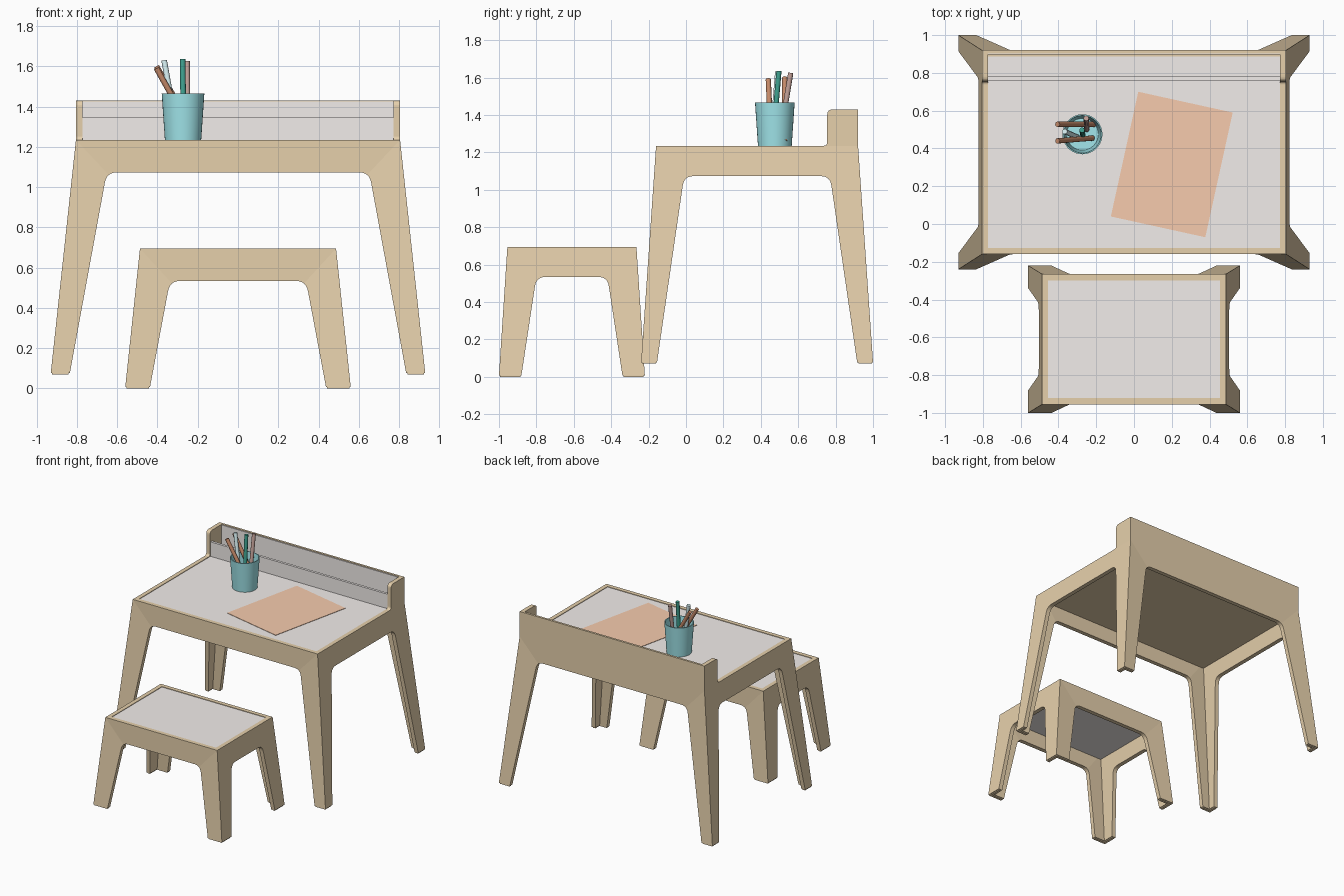
import bpy, bmesh, math
from mathutils import Vector

if "Cube" in bpy.data.objects:
    bpy.data.objects.remove(bpy.data.objects["Cube"])


def material(name, rgb):
    m = bpy.data.materials.new(name)
    m.diffuse_color = (*rgb, 1)
    m.use_nodes = True
    m.node_tree.nodes["Principled BSDF"].inputs["Base Color"].default_value = m.diffuse_color
    return m


WOOD = material("wood", (0.79, 0.63, 0.41))
PANEL = material("laminate", (0.89, 0.85, 0.83))
TEAL = material("teal", (0.36, 0.80, 0.84))
PAPER = material("paper", (0.93, 0.60, 0.42))
BROWN = material("brown", (0.55, 0.25, 0.14))
GREEN = material("green", (0.05, 0.36, 0.28))
PALE = material("pale", (0.70, 0.90, 0.92))
PINK = material("pink", (0.55, 0.36, 0.32))


def finish(bm, name, mat, smooth=False):
    bmesh.ops.remove_doubles(bm, verts=bm.verts, dist=1e-4)
    bmesh.ops.recalc_face_normals(bm, faces=bm.faces)
    me = bpy.data.meshes.new(name)
    bm.to_mesh(me)
    bm.free()
    ob = bpy.data.objects.new(name, me)
    bpy.context.collection.objects.link(ob)
    me.materials.append(mat)
    if smooth:
        bpy.ops.object.select_all(action='DESELECT')
        ob.select_set(True)
        bpy.context.view_layer.objects.active = ob
        bpy.ops.object.shade_smooth_by_angle(angle=math.radians(40))
    return ob


def box(name, x, y, z, mat):
    bm = bmesh.new()
    bmesh.ops.create_cube(bm, size=1)
    for v in bm.verts:
        v.co = [(a + b) / 2 + c * (b - a) for (a, b), c in zip((x, y, z), v.co)]
    return finish(bm, name, mat)


def prism_x(name, profile, x0, x1, mat):
    """Extrude a (y, z) profile from x0 to x1."""
    bm = bmesh.new()
    f = bm.faces.new([bm.verts.new((x0, y, z)) for y, z in profile])
    ext = bmesh.ops.extrude_face_region(bm, geom=[f])["geom"]
    bmesh.ops.translate(bm, vec=(x1 - x0, 0, 0),
                        verts=[g for g in ext if isinstance(g, bmesh.types.BMVert)])
    return finish(bm, name, mat)


def curve(a, corner, b, n=6):
    """Rounded corner between two points."""
    a, c, b = Vector(a), Vector(corner), Vector(b)
    return [a * (1 - t) ** 2 + c * 2 * t * (1 - t) + b * t * t
            for t in (i / n for i in range(n + 1))]


def splayed_frame(name, cy, X, Y, z0, zb, zt, r, t):
    """Four mitred arch boards with L-section legs: front and back fold
    outward along the mitre, the two sides lean as flat boards.
    X, Y = half sizes: top corner, foot corner, foot inner edge, arch corner."""
    bm = bmesh.new()

    def side(U, V, lean, sv):
        top, foot, foot_in, arch = U
        vt, vf = V[0], V[1]
        corner = Vector((arch, zb))
        arc = curve(corner - Vector((r, 0)), corner,
                    corner + (Vector((foot_in, z0)) - corner).normalized() * r)
        z_fold = zt if lean else arc[3].y

        def depth(z):
            return vt + max(0, (z_fold - z) / (z_fold - z0)) * (vf - vt)
        chain = [(p.x, depth(p.y), p.y) for p in arc] + [(foot_in, vf, z0)]

        def pts(s, inner):
            d = t if inner else 0
            raw = [(top - d, vt - d, zt), (foot - d, vf - d, z0)] + \
                  [(u, v - d, z) for u, v, z in chain]
            out = []
            for u, v, z in raw:
                p = (s * u, sv * v)
                x, y = (p[1], p[0]) if lean else p
                out.append(Vector((x, y + cy, z)))
            return out[0], out[1], out[2:]

        def face(ps):
            bm.faces.new([bm.verts.new(p) for p in ps])

        P = {(s, i): pts(s, i) for s in (1, -1) for i in (0, 1)}
        for i in (0, 1):
            (tr, _, cr), (tl, _, cl) = P[1, i], P[-1, i]
            face([tl, tr] + cr[3::-1] + cl[:4])
            for s in (1, -1):
                tp, ft, ch = P[s, i]
                face([ft, tp] + ch[3:])
        for s in (1, -1):
            (_, fo, co), (_, fi, ci) = P[s, 0], P[s, 1]
            face([fo, co[-1], ci[-1], fi])
            for k in range(len(co) - 1):
                face([co[k], co[k + 1], ci[k + 1], ci[k]])
        face([P[1, 0][2][0], P[-1, 0][2][0], P[-1, 1][2][0], P[1, 1][2][0]])
        face([P[1, 0][0], P[-1, 0][0], P[-1, 1][0], P[1, 1][0]])

    for sv in (1, -1):
        side(X, Y, False, sv)
        side(Y, X, True, sv)
    finish(bm, name + "_frame", WOOD)
    # thin foot pads following the L section
    e = 0.006
    for sx in (1, -1):
        for sy in (1, -1):
            def span(s, a, b, c=0):
                return tuple(sorted((s * a + c, s * b + c)))
            z = (z0 - 0.007, z0)
            box(name + "_foot_pad", span(sx, X[2] + e, X[1] - e),
                span(sy, Y[1] - t + e, Y[1] - e, cy), z, WOOD)
            box(name + "_foot_pad", span(sx, X[1] - t + e, X[1] - e),
                span(sy, Y[2] + e, Y[1] - t + e, cy), z, WOOD)


# desk, with a laminate top that is bare wood underneath
splayed_frame("desk", 0.38, (0.805, 0.93, 0.835, 0.652), (0.54, 0.62, 0.535, 0.39),
              0.077, 1.073, 1.235, 0.05, 0.033)
top = box("desk_top", (-0.772, 0.772), (-0.127, 0.887), (1.19, 1.231), PANEL)
top.data.materials.append(WOOD)
for p in top.data.polygons:
    p.material_index = int(p.normal.z < -0.5)

# raised back with cheeks and pencil tray lip
cheek = [(0.92, 1.235), (0.92, 1.43)] \
    + [tuple(p) for p in curve((0.785, 1.43), (0.755, 1.43), (0.755, 1.40))] \
    + [tuple(p) for p in curve((0.755, 1.255), (0.755, 1.235), (0.735, 1.235))]
prism_x("cheek_right", cheek, 0.772, 0.805, WOOD)
prism_x("cheek_left", cheek, -0.805, -0.772, WOOD)
box("back_board", (-0.772, 0.772), (0.903, 0.92), (1.235, 1.43), WOOD)
box("back_lining", (-0.772, 0.772), (0.897, 0.903), (1.231, 1.426), PANEL)
box("tray_lip", (-0.772, 0.772), (0.76, 0.78), (1.231, 1.345), PANEL)

# stool
splayed_frame("stool", -0.61, (0.487, 0.56, 0.437, 0.338), (0.345, 0.39, 0.27, 0.19),
              0.007, 0.534, 0.695, 0.05, 0.033)
box("stool_seat", (-0.454, 0.454), (-0.922, -0.298), (0.65, 0.691), PANEL)

# sheet of paper
paper = box("paper_sheet", (-0.256, 0.256), (-0.338, 0.338), (0, 0.003), PAPER)
paper.location = (0.2, 0.315, 1.232)
paper.rotation_euler.z = math.radians(-12.4)

# cup: lathed wall profile
bm = bmesh.new()
prof = [(0, 1.232), (0.09, 1.232), (0.106, 1.466), (0.099, 1.466), (0.084, 1.245), (0, 1.245)]
vs = [bm.verts.new((r, 0, z)) for r, z in prof]
es = [bm.edges.new(p) for p in zip(vs, vs[1:])]
bmesh.ops.spin(bm, geom=vs + es, cent=(0, 0, 0), axis=(0, 0, 1),
               angle=math.tau, steps=36)
cup = finish(bm, "pencil_cup", TEAL, True)
cup.location = (-0.273, 0.475, 0)

# pencils
for name, top, foot, mat in [
        ("pencil_a", (-0.405, 0.44, 1.59), (-0.22, 0.455, 1.26), BROWN),
        ("pencil_b", (-0.405, 0.528, 1.60), (-0.21, 0.528, 1.26), BROWN),
        ("pencil_c", (-0.367, 0.49, 1.63), (-0.30, 0.46, 1.26), PALE),
        ("pencil_d", (-0.275, 0.497, 1.635), (-0.27, 0.465, 1.26), GREEN),
        ("pencil_e", (-0.253, 0.56, 1.625), (-0.25, 0.50, 1.26), PINK)]:
    a, b = Vector(foot), Vector(top)
    bm = bmesh.new()
    bmesh.ops.create_cone(bm, cap_ends=True, segments=12, radius1=0.014,
                          radius2=0.014, depth=(b - a).length)
    pencil = finish(bm, name, mat, True)
    pencil.location = (a + b) / 2
    pencil.rotation_euler = (b - a).to_track_quat('Z', 'Y').to_euler()
